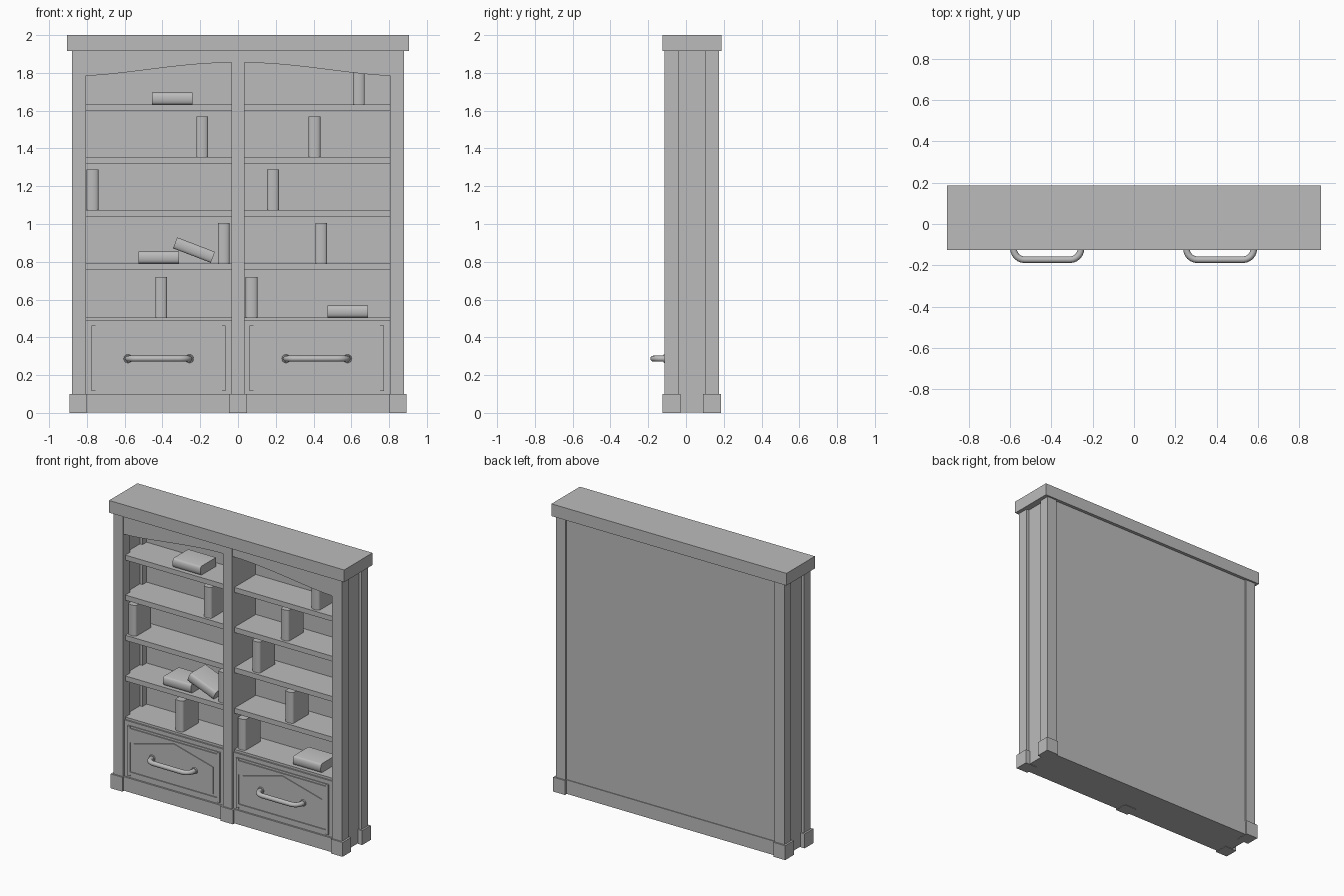
import bpy, bmesh, math
from mathutils import Matrix, Vector

old = bpy.data.objects.get("Cube")
if old:
    bpy.data.objects.remove(old, do_unlink=True)

GREY = (0.5, 0.5, 0.5, 1)
paint = bpy.data.materials.new("plain grey")
paint.use_nodes = True
paint.diffuse_color = GREY
paint.node_tree.nodes["Principled BSDF"].inputs["Base Color"].default_value = GREY


def finish(name, bm, smooth=False):
    bmesh.ops.recalc_face_normals(bm, faces=bm.faces)
    mesh = bpy.data.meshes.new(name)
    bm.to_mesh(mesh)
    bm.free()
    mesh.materials.append(paint)
    ob = bpy.data.objects.new(name, mesh)
    bpy.context.collection.objects.link(ob)
    if smooth:
        bpy.ops.object.select_all(action='DESELECT')
        ob.select_set(True)
        bpy.context.view_layer.objects.active = ob
        bpy.ops.object.shade_smooth_by_angle(angle=math.radians(35))
    return ob


def box(name, x0, x1, y0, y1, z0, z1):
    bm = bmesh.new()
    bmesh.ops.create_cube(bm, size=1)
    for v in bm.verts:
        v.co = ((x0 + x1) / 2 + v.co.x * (x1 - x0),
                (y0 + y1) / 2 + v.co.y * (y1 - y0),
                (z0 + z1) / 2 + v.co.z * (z1 - z0))
    return finish(name, bm)


def prism(name, outline, y0, y1):
    """Extrude an x-z outline from y0 back to y1."""
    bm = bmesh.new()
    face = bm.faces.new([bm.verts.new((x, y0, z)) for x, z in outline])
    new = bmesh.ops.extrude_face_region(bm, geom=[face])["geom"]
    bmesh.ops.translate(bm, vec=(0, y1 - y0, 0),
                        verts=[v for v in new if isinstance(v, bmesh.types.BMVert)])
    return finish(name, bm)


# Carcass
box("cornice", -0.905, 0.905, -0.125, 0.187, 1.915, 2)
box("base", -0.84, 0.84, -0.112, 0.17, 0.003, 0.1)
box("back_panel", -0.83, 0.83, 0.145, 0.165, 0.1, 1.915)
box("centre_partition", -0.035, 0.035, -0.115, 0.15, 0.003, 1.915)
box("centre_foot", -0.048, 0.048, -0.125, -0.035, 0, 0.1)
for side, s in (("left", 1), ("right", -1)):
    box(side + "_side_panel", *sorted((s * 0.825, s * 0.86)), -0.1, 0.16, 0.003, 1.915)
    for end, y0, y1 in (("front", -0.115, -0.04), ("back", 0.1, 0.175)):
        box(f"{side}_{end}_post", *sorted((s * 0.805, s * 0.88)), y0, y1, 0, 1.915)
        box(f"{side}_{end}_foot", *sorted((s * 0.803, s * 0.893)), y0 - 0.01, y1 + 0.01, 0, 0.1)

# Arched top rail, one curve across both bays
arch = [(-0.805 + 1.61 * i / 32, 0) for i in range(33)]
arch = [(x, 1.785 + 0.07 * (0.5 + 0.5 * math.cos(math.pi * x / 0.805)) ** 0.75) for x, _ in arch]
prism("arched_rail", arch + [(0.805, 1.92), (-0.805, 1.92)], -0.108, -0.08)

# Shelves
SHELVES = {1.633: 0.035, 1.355: 0.036, 1.075: 0.036, 0.792: 0.035, 0.506: 0.019}
for top, thick in SHELVES.items():
    box("shelf", -0.83, 0.83, -0.09, 0.15, top - thick, top)


def handle(cx):
    z, ring = 0.287, 12
    # Half of the pull's path, mirrored for the other end
    half = [(0.163, -0.09), (0.163, -0.12)]
    for i in range(1, 7):
        a = i * math.pi / 12
        half.append((0.11 + 0.053 * math.cos(a), -0.12 - 0.053 * math.sin(a)))
    path = [Vector((x, y, 0)) for x, y in half]
    path += [Vector((-p.x, p.y, 0)) for p in reversed(path)]
    bm = bmesh.new()
    rings = []
    for i, p in enumerate(path):
        t = (path[min(i + 1, len(path) - 1)] - path[max(i - 1, 0)]).normalized()
        n = Vector((-t.y, t.x, 0))
        rings.append([bm.verts.new(p + Vector((cx, 0, z)) + 0.016 * (
            n * math.cos(k * math.tau / ring) + Vector((0, 0, 1)) * math.sin(k * math.tau / ring)))
            for k in range(ring)])
    for a, b in zip(rings, rings[1:]):
        for k in range(ring):
            j = (k + 1) % ring
            bm.faces.new((a[k], a[j], b[j], b[k]))
    bm.faces.new(rings[0])
    bm.faces.new(rings[-1])
    finish("drawer_handle", bm, True)
    for s in (-1, 1):
        bm = bmesh.new()
        bmesh.ops.create_cone(bm, cap_ends=True, segments=16, radius1=0.025, radius2=0.021, depth=0.02,
                              matrix=Matrix.Translation((cx + s * 0.163, -0.108, z))
                              @ Matrix.Rotation(math.pi / 2, 4, 'X'))
        finish("handle_collar", bm, True)


# Drawers: recessed ground, moulded frame with a gabled top, raised gabled panel
for cx in (-0.42, 0.417):
    box("drawer_surround", cx - 0.39, cx + 0.39, -0.1, -0.07, 0.1, 0.49)
    box("drawer_ground", cx - 0.355, cx + 0.355, -0.105, -0.09, 0.115, 0.462)
    for s in (-1, 1):
        box("drawer_stile", *sorted((cx + s * 0.335, cx + s * 0.355)), -0.112, -0.09, 0.115, 0.462)
    box("drawer_bottom_rail", cx - 0.335, cx + 0.335, -0.112, -0.09, 0.125, 0.145)
    prism("drawer_gabled_rail", [(cx - 0.335, 0.448), (cx - 0.335, 0.352), (cx - 0.315, 0.352),
                                 (cx, 0.437), (cx + 0.315, 0.352), (cx + 0.335, 0.352),
                                 (cx + 0.335, 0.448)], -0.112, -0.09)
    prism("drawer_panel", [(cx - 0.305, 0.16), (cx + 0.305, 0.16), (cx + 0.305, 0.348),
                           (cx, 0.43), (cx - 0.305, 0.348)], -0.11, -0.09)
    handle(cx)


def book(x, z, tilt=0):
    """Book with a rounded spine, centred on x, z and turned about y."""
    w, h, n = 0.031, 0.107, 8
    outline = [(w, 0.1), (-w, 0.1)]
    outline += [(-w * math.cos(i * math.pi / n), -0.058 - 0.014 * math.sin(i * math.pi / n))
                for i in range(n + 1)]
    bm = bmesh.new()
    face = bm.faces.new([bm.verts.new((a, b, -h)) for a, b in outline])
    new = bmesh.ops.extrude_face_region(bm, geom=[face])["geom"]
    bmesh.ops.translate(bm, vec=(0, 0, 2 * h),
                        verts=[v for v in new if isinstance(v, bmesh.types.BMVert)])
    bm.transform(Matrix.Translation((x, 0, z)) @ Matrix.Rotation(math.radians(tilt), 4, 'Y'))
    finish("book", bm, True)


# Books standing, lying and leaning
for x, shelf in ((0.64, 1.633), (-0.19, 1.355), (0.405, 1.355), (-0.77, 1.075), (0.185, 1.075),
                 (-0.076, 0.792), (0.44, 0.792), (-0.407, 0.506), (0.072, 0.506)):
    book(x, shelf + 0.107)
for x, shelf in ((-0.347, 1.633), (-0.42, 0.792), (0.58, 0.506)):
    book(x, shelf + 0.031, 90)
book(-0.233, 0.862, 111)
